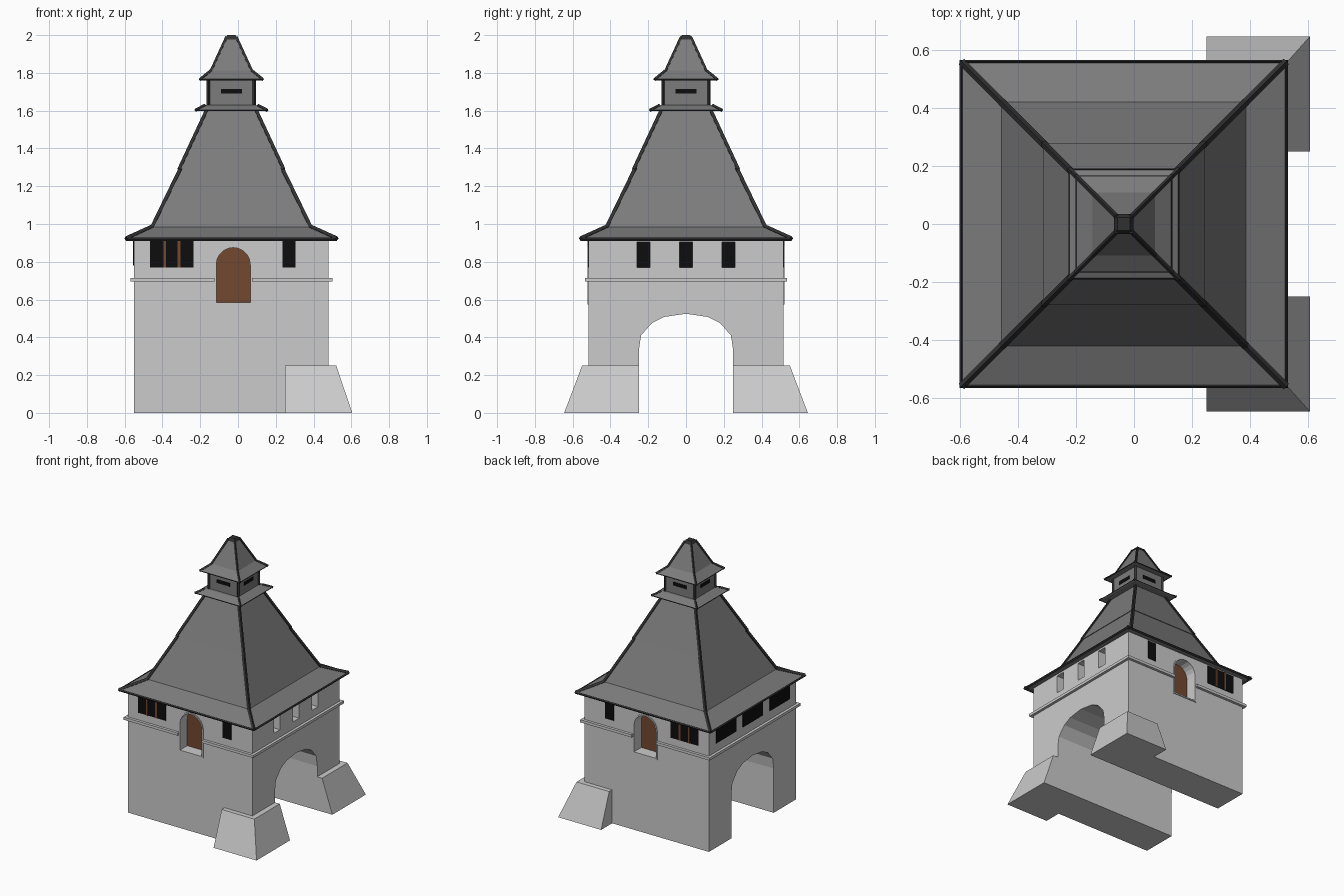
import bpy, bmesh, math
from mathutils import Vector

if "Cube" in bpy.data.objects:
    bpy.data.objects.remove(bpy.data.objects["Cube"])

CX = -0.035                      # tower axis
X0, X1, Y1 = -0.55, 0.48, 0.515  # wall planes


def material(name, rgb):
    m = bpy.data.materials.new(name)
    m.diffuse_color = (*rgb, 1)
    m.use_nodes = True
    m.node_tree.nodes["Principled BSDF"].inputs["Base Color"].default_value = m.diffuse_color
    return m


ROOF = material("roof_grey", (0.2, 0.2, 0.2))
DARK = material("ridge_dark", (0.03, 0.03, 0.03))
BLACK = material("opening_black", (0.004, 0.004, 0.004))
WOOD = material("wood_brown", (0.17, 0.065, 0.03))


def finish(name, bm, mat=None):
    bmesh.ops.recalc_face_normals(bm, faces=bm.faces[:])
    me = bpy.data.meshes.new(name)
    bm.to_mesh(me)
    bm.free()
    ob = bpy.data.objects.new(name, me)
    bpy.context.collection.objects.link(ob)
    if mat:
        me.materials.append(mat)
    return ob


def loft(bm, loops):
    rings = [[bm.verts.new(p) for p in loop] for loop in loops]
    n = len(rings[0])
    for a, b in zip(rings, rings[1:]):
        for i in range(n):
            j = (i + 1) % n
            bm.faces.new((a[i], a[j], b[j], b[i]))
    bm.faces.new(rings[0])
    bm.faces.new(rings[-1])


def rect(xa, xb, ya, yb, z):
    return [(xa, ya, z), (xb, ya, z), (xb, yb, z), (xa, yb, z)]


def square(h, z):
    return rect(CX - h, CX + h, -h, h, z)


def add_box(bm, x, y, z):
    loft(bm, [rect(min(x), max(x), min(y), max(y), k) for k in z])


def boxes(name, items, mat=None):
    bm = bmesh.new()
    for it in items:
        add_box(bm, *it)
    return finish(name, bm, mat)


def tiers(name, profile, mat=None):
    bm = bmesh.new()
    loft(bm, [square(h, z) for h, z in profile])
    return finish(name, bm, mat)


def beams(name, paths, radius, cyclic=False):
    cu = bpy.data.curves.new(name, 'CURVE')
    cu.dimensions = '3D'
    cu.bevel_depth = radius
    cu.bevel_resolution = 0
    cu.use_fill_caps = True
    for path in paths:
        sp = cu.splines.new('POLY')
        sp.points.add(len(path) - 1)
        for p, co in zip(sp.points, path):
            p.co = (*co, 1)
        sp.use_cyclic_u = cyclic
        sp.use_smooth = False
    ob = bpy.data.objects.new(name, cu)
    bpy.context.collection.objects.link(ob)
    cu.materials.append(DARK)


def hips(name, profile, radius):
    beams(name, [[square(h, z)[k] for h, z in profile] for k in range(4)], radius)


# gatehouse walls: arched section swept through along x
half = [(0.25, 0), (0.25, 0.33), (0.238, 0.41), (0.18, 0.476), (0.116, 0.508)]
arch = half + [(0, 0.525)] + [(-y, z) for y, z in reversed(half)]
section = [(Y1, 0)] + arch + [(-Y1, 0), (-Y1, 0.93), (Y1, 0.93)]
bm = bmesh.new()
loft(bm, [[(x, y, z) for y, z in section] for x in (X0, X1)])
walls = finish("gatehouse_walls", bm)


# arched door outline in x, z
def door(grow=0.0):
    r = 0.09 + grow
    top = [(-0.025 + r * math.cos(a), 0.785 + r * math.sin(a))
           for a in [math.pi * i / 10 for i in range(11)]]
    return [(-0.025 + r, 0.585 - grow)] + top + [(-0.025 - r, 0.585 - grow)]


# niches for doors and arrow slits
SLITS = [-0.225, 0, 0.225]
bm = bmesh.new()
for s in (-1, 1):
    loft(bm, [[(x, s * y, z) for x, z in door()] for y in (0.43, 0.6)])
for y in SLITS:
    add_box(bm, (0.39, 0.6), (y - 0.035, y + 0.035), (0.77, 0.905))
cutter = finish("niche_cutter", bm)
cutter.hide_render = True
mod = walls.modifiers.new("niches", 'BOOLEAN')
mod.operation = 'DIFFERENCE'
mod.solver = 'EXACT'
mod.object = cutter
bpy.context.view_layer.objects.active = walls
bpy.ops.object.modifier_apply(modifier="niches")
bpy.data.objects.remove(cutter)

# doors and their thin stone frames
for s, side in ((-1, "front"), (1, "back")):
    bm = bmesh.new()
    loft(bm, [[(x, s * y, z) for x, z in door()] for y in (0.425, 0.435)])
    finish(side + "_door", bm, WOOD)
    bm = bmesh.new()
    rings = [[bm.verts.new((x, s * y, z)) for x, z in door(g)]
             for g, y in ((0, 0.505), (0, 0.521), (0.01, 0.521), (0.01, 0.505))]
    n = len(rings[0])
    for k in range(4):
        a, b = rings[k], rings[(k + 1) % 4]
        for i in range(n):
            j = (i + 1) % n
            bm.faces.new((a[i], a[j], b[j], b[i]))
    finish(side + "_door_frame", bm)

# dark openings
Z = (0.77, 0.91)
boxes("slit_backs", [((0.385, 0.395), (y - 0.035, y + 0.035), (0.77, 0.905))
                     for y in SLITS], BLACK)
boxes("side_openings", [((X0 - 0.005, X0 + 0.01), (y - 0.117, y + 0.117), (0.78, 0.91))
                        for y in (-0.315, 0, 0.315)], BLACK)
boxes("gallery_openings", [(x, (s * 0.51, s * 0.518), Z) for s in (-1, 1)
                           for x in ((-0.465, -0.235), (0.235, 0.305))], BLACK)
boxes("gallery_posts", [((x - 0.007, x + 0.007), (s * 0.51, s * 0.522), Z)
                        for s in (-1, 1) for x in (-0.388, -0.312)], WOOD)

# string course: four strips around the walls, broken by the doors
strips = [((X1 - 0.01, X1 + 0.02), (-0.535, 0.535), (0.695, 0.715)),
          ((X0 - 0.02, X0 + 0.01), (-0.535, 0.535), (0.695, 0.715))]
strips += [(x, (s * 0.505, s * 0.535), (0.695, 0.715)) for s in (-1, 1)
           for x in ((X0, -0.125), (0.075, X1))]
boxes("string_course", strips)

# battered corner buttresses
for s, side in ((-1, "front"), (1, "back")):
    bm = bmesh.new()
    loft(bm, [[(x, s * y, z) for x, y, z in rect(0.25, xb, 0.25, yb, z0)]
              for xb, yb, z0 in ((0.605, 0.645, 0), (0.52, 0.55, 0.25))])
    finish(side + "_buttress", bm)

# main roof: flared eaves, lower and upper slopes
low = [(0.558, 0.922), (0.42, 0.985), (0.268, 1.297)]
high = [(0.277, 1.29), (0.13, 1.605)]
tiers("lower_roof", [(0.53, 0.918)] + low, ROOF)
tiers("upper_roof", high, ROOF)
hips("lower_roof_hips", low, 0.013)
hips("upper_roof_hips", high, 0.012)
beams("eaves_trim", [square(0.558, 0.92)], 0.009, True)

# lantern with skirt, slots and corner posts
skirt = [(0.19, 1.602), (0.14, 1.628)]
tiers("lantern_skirt", [(0.18, 1.598)] + skirt + [(0.12, 1.63)], ROOF)
hips("lantern_skirt_hips", skirt, 0.009)
beams("skirt_trim", [square(0.188, 1.602)], 0.004, True)
tiers("lantern", [(0.122, 1.59), (0.122, 1.78)], ROOF)
hips("lantern_posts", [(0.122, 1.6), (0.122, 1.77)], 0.009)
slots = [((CX - 0.055, CX + 0.055), (-0.126, 0.126), (1.69, 1.715)),
         ((CX - 0.126, CX + 0.126), (-0.055, 0.055), (1.69, 1.715))]
boxes("lantern_slots", slots, BLACK)

# spire cap
spire = [(0.166, 1.765), (0.108, 1.812), (0.026, 1.99)]
tiers("spire_roof", [(0.155, 1.762)] + spire, ROOF)
hips("spire_hips", spire, 0.009)
beams("spire_trim", [square(0.164, 1.765)], 0.004, True)
tiers("spire_cap", [(0.034, 1.978), (0.022, 2.0)], DARK)
